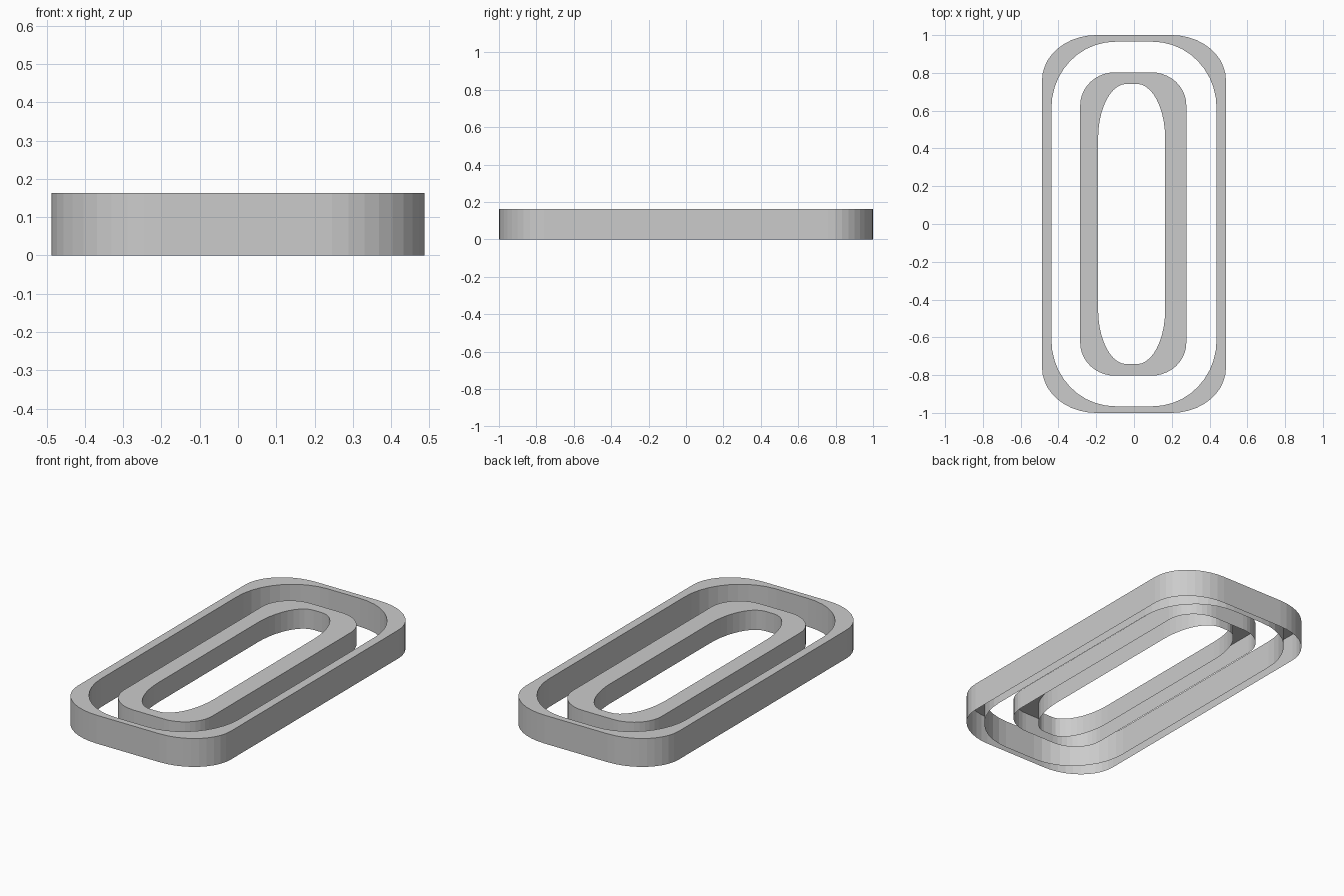
import bpy, bmesh
from math import sin, cos, pi

if "Cube" in bpy.data.objects:
    bpy.data.objects.remove(bpy.data.objects["Cube"])

SEG = 10  # facets per rounded corner


def outline(x0, x1, hy, rx, ry):
    """Rounded rectangle with elliptical corners, counter-clockwise."""
    pts = []
    corners = [(x1 - rx, hy - ry, 0), (x0 + rx, hy - ry, 1),
               (x0 + rx, -hy + ry, 2), (x1 - rx, -hy + ry, 3)]
    for cx, cy, q in corners:
        for i in range(SEG + 1):
            a = (q + i / SEG) * pi / 2
            pts.append((cx + rx * cos(a), cy + ry * sin(a)))
    return pts


def ring(name, outer, inner, z0, z1):
    """Hollow ring: outer wall, inner wall and top face, open underneath."""
    bm = bmesh.new()
    po, pi_ = outline(*outer), outline(*inner)
    loops = [[bm.verts.new((x, y, z)) for x, y in p]
             for p, z in ((po, z0), (po, z1), (pi_, z1), (pi_, z0))]
    n = len(po)
    for a, b in zip(loops, loops[1:]):
        for i in range(n):
            j = (i + 1) % n
            bm.faces.new((a[i], a[j], b[j], b[i]))
    me = bpy.data.meshes.new(name)
    bm.to_mesh(me)
    bm.free()
    ob = bpy.data.objects.new(name, me)
    bpy.context.collection.objects.link(ob)
    return ob


# Outer frame
ring("outer_ring", (-0.487, 0.487, 1.0, 0.287, 0.24),
     (-0.437, 0.437, 0.965, 0.337, 0.35), 0.0, 0.163)
# Inner frame, slightly recessed at top and bottom
ring("inner_ring", (-0.285, 0.277, 0.803, 0.185, 0.175),
     (-0.19, 0.165, 0.742, 0.15, 0.29), 0.03, 0.143)
